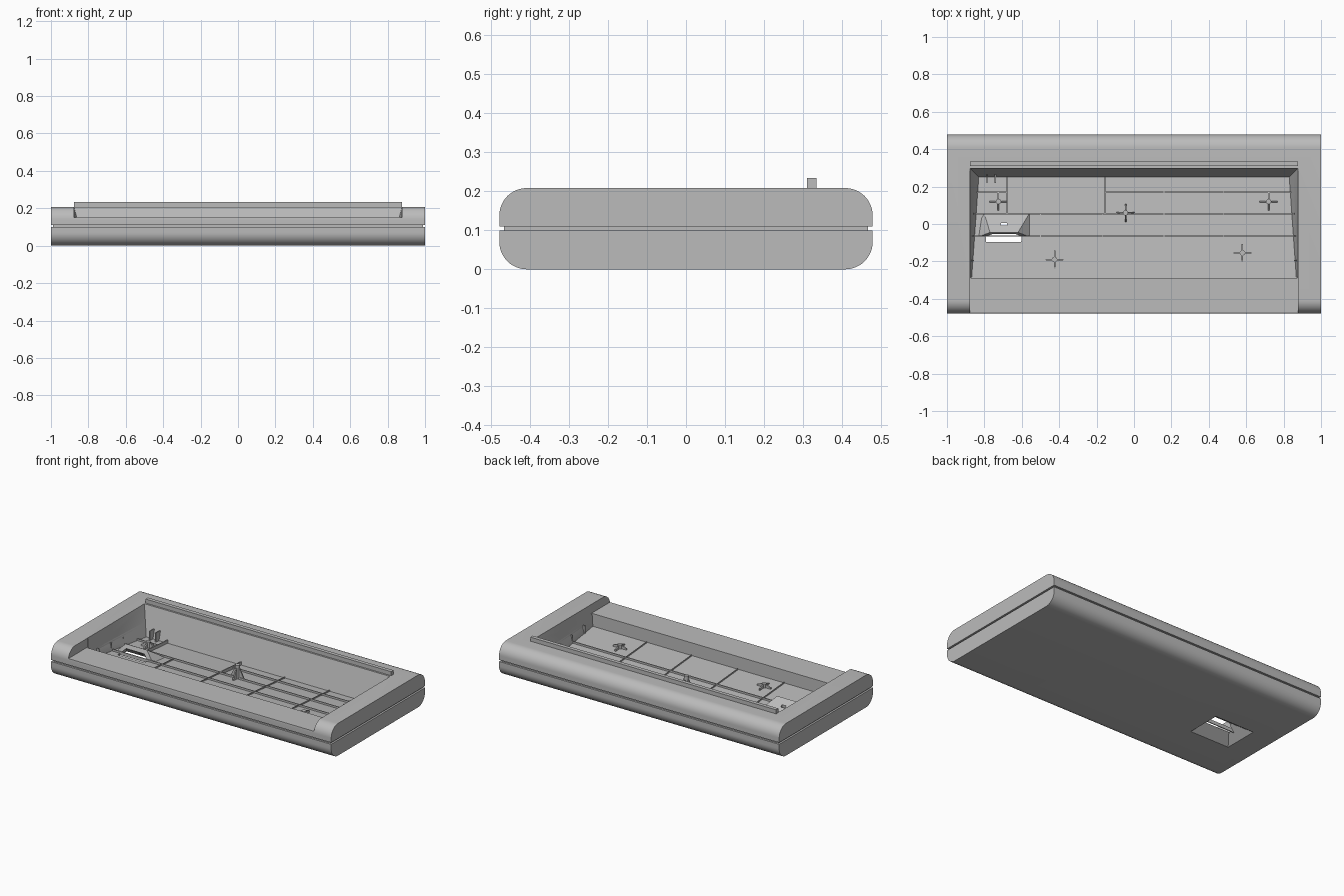
import bpy, bmesh, math

old = bpy.data.objects.get("Cube")
if old:
    bpy.data.objects.remove(old, do_unlink=True)

grey = bpy.data.materials.new("case_grey")
grey.use_nodes = True
grey.diffuse_color = (0.5, 0.5, 0.5, 1)
grey.node_tree.nodes["Principled BSDF"].inputs["Base Color"].default_value = (0.5, 0.5, 0.5, 1)

W, D, H, R = 1.0, 0.478, 0.208, 0.07
SEAM_LOW, SEAM_HIGH = 0.099, 0.11
LIP = 0.15


def make(name, bm):
    bmesh.ops.recalc_face_normals(bm, faces=bm.faces[:])
    me = bpy.data.meshes.new(name)
    bm.to_mesh(me)
    bm.free()
    me.materials.append(grey)
    ob = bpy.data.objects.new(name, me)
    bpy.context.collection.objects.link(ob)
    return ob


def hull(name, points):
    bm = bmesh.new()
    verts = [bm.verts.new(p) for p in points]
    bmesh.ops.convex_hull(bm, input=verts)
    bmesh.ops.dissolve_limit(bm, angle_limit=0.001, verts=bm.verts[:], edges=bm.edges[:])
    return make(name, bm)


def box(name, x0, x1, y0, y1, z0, z1):
    return hull(name, [(x, y, z) for x in (x0, x1) for y in (y0, y1) for z in (z0, z1)])


def extrude_x(name, outline, half):
    bm = bmesh.new()
    face = bm.faces.new([bm.verts.new((-half, y, z)) for y, z in outline])
    new = bmesh.ops.extrude_face_region(bm, geom=[face])["geom"]
    bmesh.ops.translate(bm, vec=(2 * half, 0, 0),
                        verts=[v for v in new if isinstance(v, bmesh.types.BMVert)])
    return make(name, bm)


def cut(ob, cutters):
    for c in cutters:
        m = ob.modifiers.new("cut", 'BOOLEAN')
        m.operation, m.solver, m.object = 'DIFFERENCE', 'EXACT', c
    bpy.context.view_layer.update()
    dg = bpy.context.evaluated_depsgraph_get()
    me = bpy.data.meshes.new_from_object(ob.evaluated_get(dg))
    ob.modifiers.clear()
    ob.data = me


def floor(y):
    # The tray floor falls gently towards the back
    return 0.068 - 0.08 * (y + 0.29)


def rib(name, x0, x1, y0, y1, h):
    return hull(name, [(x, y, floor(y) + dz) for x in (x0, x1) for y in (y0, y1) for dz in (-0.01, h)])


# Outer shell halves with rounded long edges
def arc(start):
    return [(R * math.cos(math.radians(start + i * 7.5)),
             R * math.sin(math.radians(start + i * 7.5))) for i in range(13)]


low = [(-D, SEAM_LOW)] + [(-D + R + a, R + b) for a, b in arc(180)]
low += [(D - R + a, R + b) for a, b in arc(270)] + [(D, SEAM_LOW)]
high = [(D, SEAM_HIGH)] + [(D - R + a, H - R + b) for a, b in arc(0)]
high += [(-D + R + a, H - R + b) for a, b in arc(90)] + [(-D, SEAM_HIGH)]
lower = extrude_x("lower_shell", low, W)
upper = extrude_x("upper_shell", high, W)
spacer = box("seam_spacer", -0.988, 0.988, -0.466, 0.466, SEAM_LOW, SEAM_HIGH)

# Cutters for the tray, front lip, underside pocket, slot and cable notch
tray = hull("tray_cutter", [(s * x, y, z) for s in (-1, 1) for x, y, z in (
    (0.868, -0.29, floor(-0.29)), (0.83, 0.25, floor(0.25)),
    (0.877, -0.29, H), (0.877, 0.298, H), (0.877, -0.29, 0.3), (0.877, 0.298, 0.3))])
lip = box("lip_cutter", -0.877, 0.877, -0.6, -0.28, LIP, 0.3)
pocket = hull("pocket_cutter", [(x, y, z) for z in (-0.02, 0) for x in (-0.84, -0.56) for y in (-0.16, 0.065)]
              + [(-0.76, -0.055, 0.085), (-0.63, -0.055, 0.085)])
slot = box("slot_cutter", -0.71, -0.68, -0.008, 0.006, -0.1, 0.3)
bm = bmesh.new()
bmesh.ops.create_cone(bm, cap_ends=True, segments=32, radius1=0.045, radius2=0.045, depth=0.1)
for v in bm.verts:
    v.co = (v.co.x - 0.745, v.co.z + 0.49, v.co.y + SEAM_LOW - 0.003)
notch = make("notch_cutter", bm)

# Raised housing above the pocket
housing = hull("pocket_housing", [(x, y, z) for z in (0.02, floor(-0.068)) for x in (-0.83, -0.56)
               for y in (-0.068,)] + [(-0.83, 0.055, 0.02), (-0.56, 0.055, 0.02)]
               + [(x, 0.055, floor(0.055)) for x in (-0.8, -0.56)]
               + [(-0.77, -0.045, 0.11), (-0.62, -0.045, 0.11)])
cut(lower, [tray, pocket, slot, notch])
cut(spacer, [tray, notch])
cut(upper, [tray, lip])
cut(housing, [pocket, slot])
for c in (tray, lip, pocket, slot, notch):
    bpy.data.objects.remove(c, do_unlink=True)

# Raised bar along the back
box("back_bar", -0.877, 0.877, 0.31, 0.334, H - 0.005, 0.234)

# Long floor ribs, with small upright tabs at the side walls
T = 0.003
for y in (0.17, 0.055, -0.065):
    spans = [(-0.85, -0.68), (-0.155, 0.85)] if y > 0.1 else [(-0.85, 0.85)]
    for x0, x1 in spans:
        rib("long_rib", x0, x1, y - T, y + T, 0.012)
for y in (0.17, 0.055, -0.065, -0.195):
    for s in (-1, 1):
        rib("wall_tab", s * 0.875, s * 0.855, y - T, y + T, 0.05)

# Cross ribs and the open bay at the back
for x in (-0.5, -0.17, 0.16, 0.48):
    rib("cross_rib", x - 0.002, x + 0.002, -0.285, 0.055 if x < 0 else 0.25, 0.008)
for x in (-0.68, -0.155):
    rib("bay_wall", x - T, x + T, 0.055, 0.255, 0.02)
for x in (-0.785, -0.742):
    rib("clip_fin", x - T, x + T, 0.22, 0.285, 0.06)

# Screw posts braced by four triangular fins
for px, py, h in ((-0.725, 0.12, 0.04), (-0.045, 0.06, 0.09), (0.72, 0.12, 0.04),
                  (-0.425, -0.19, 0.025), (0.58, -0.155, 0.025)):
    base = floor(py)
    bm = bmesh.new()
    bmesh.ops.create_cone(bm, cap_ends=True, segments=20, radius1=0.014, radius2=0.014, depth=h + 0.02)
    bmesh.ops.translate(bm, vec=(px, py, base + h / 2 - 0.01), verts=bm.verts[:])
    make("screw_post", bm)
    for dx, dy in ((1, 0), (-1, 0), (0, 1), (0, -1)):
        profile = ((0, -0.01), (0.048, -0.01), (0.048, 0.008), (0.01, h * 0.9), (0, h * 0.9))
        hull("post_fin", [(px + dx * r + dy * t, py + dy * r + dx * t, base + z)
                          for r, z in profile for t in (-0.004, 0.004)])

# Smooth the rounded edges, keep the corners sharp
bpy.ops.object.select_all(action='DESELECT')
for ob in bpy.context.collection.objects:
    if ob.type == 'MESH' and ob.data.materials and ob.data.materials[0] == grey:
        ob.select_set(True)
        bpy.context.view_layer.objects.active = ob
bpy.ops.object.shade_smooth_by_angle(angle=math.radians(30))
